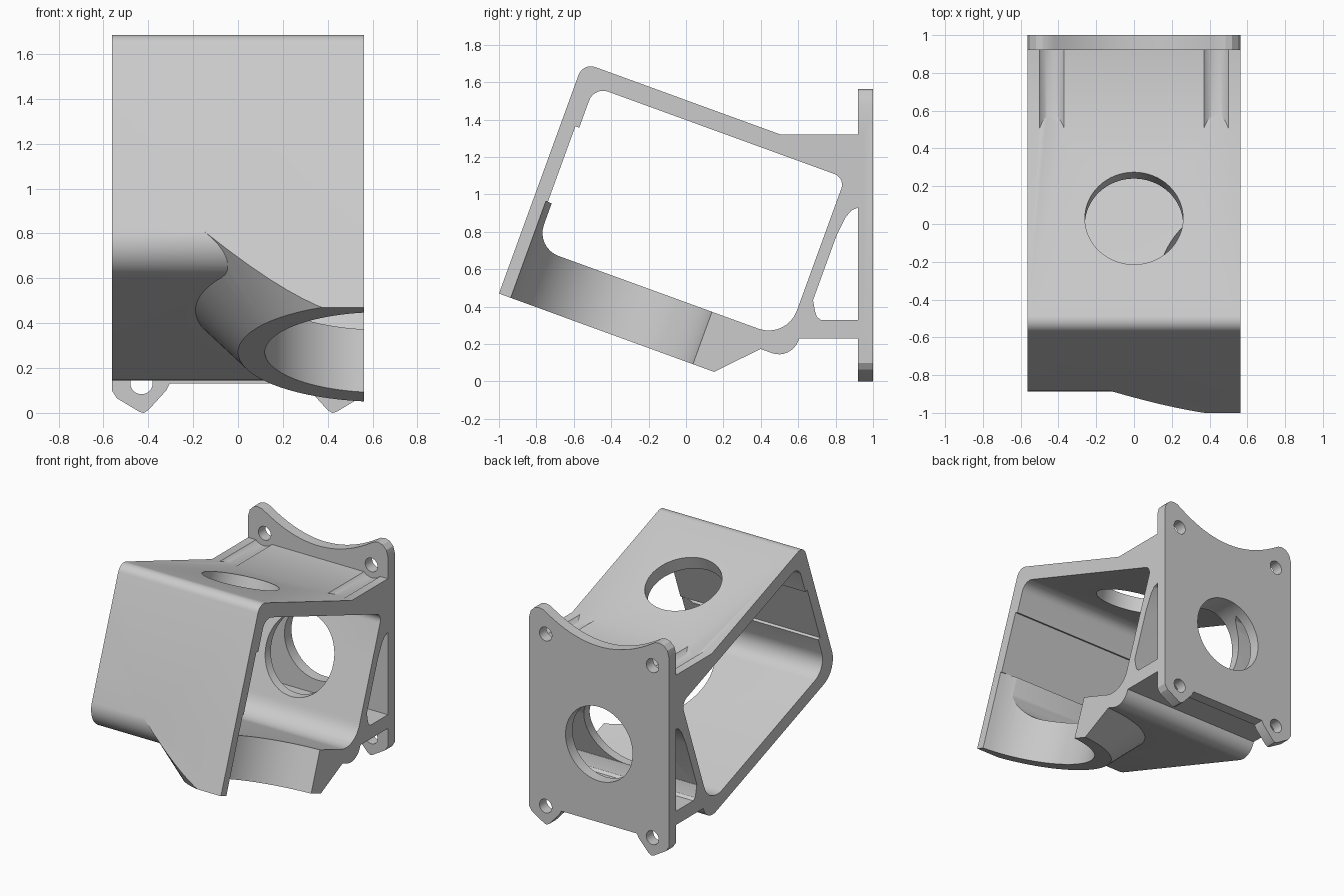
import bpy, bmesh
from math import radians, sin, cos, pi
from mathutils import Matrix, Vector

if "Cube" in bpy.data.objects:
    bpy.data.objects.remove(bpy.data.objects["Cube"])

W = 0.5625                                   # half width of the bracket
WORLD = Matrix.Identity(4)
# Tilted frame: local x = width, y = along the floor, z = up the front wall
TILT = Matrix.Translation((0, -1, 0.47)) @ Matrix.Rotation(radians(-20), 4, 'X')


def finish(name, bm, matrix):
    bm.transform(matrix)
    bmesh.ops.recalc_face_normals(bm, faces=bm.faces[:])
    mesh = bpy.data.meshes.new(name)
    bm.to_mesh(mesh)
    bm.free()
    ob = bpy.data.objects.new(name, mesh)
    bpy.context.collection.objects.link(ob)
    return ob


def prism(name, pts, matrix, half):
    """Extrude a (y, z) outline along local x by +-half."""
    bm = bmesh.new()
    face = bm.faces.new([bm.verts.new((-half, a, b)) for a, b in pts])
    new = bmesh.ops.extrude_face_region(bm, geom=[face])['geom']
    bmesh.ops.translate(bm, vec=(2 * half, 0, 0),
                        verts=[v for v in new if isinstance(v, bmesh.types.BMVert)])
    return finish(name, bm, matrix)


def tube(name, r1, r2, length, matrix, segs=64):
    """Cylinder or cone starting at the local origin and running along local z."""
    bm = bmesh.new()
    bmesh.ops.create_cone(bm, cap_ends=True, segments=segs, radius1=r1, radius2=r2,
                          depth=length, matrix=Matrix.Translation((0, 0, length / 2)))
    return finish(name, bm, matrix)


def rounded(corners, segs=8):
    """Outline from (a, b, radius) corners."""
    out = []
    for i, (a, b, r) in enumerate(corners):
        p = Vector((a, b))
        if r == 0:
            out.append(p)
            continue
        d1 = (Vector(corners[i - 1][:2]) - p).normalized()
        d2 = (Vector(corners[(i + 1) % len(corners)][:2]) - p).normalized()
        c = p + (d1 + d2) * r                # right-angled corners only
        for k in range(segs + 1):
            t = k / segs * pi / 2
            out.append(c - d2 * r * cos(t) - d1 * r * sin(t))
    return out


def combine(ob, other, op):
    mod = ob.modifiers.new(op, 'BOOLEAN')
    mod.operation, mod.object, mod.solver = op, other, 'EXACT'
    dg = bpy.context.evaluated_depsgraph_get()
    mesh = bpy.data.meshes.new_from_object(ob.evaluated_get(dg))
    ob.modifiers.clear()
    ob.data = mesh
    bpy.data.objects.remove(other)


def along_y(x, y, z):
    return Matrix.Translation((x, y, z)) @ Matrix.Rotation(radians(-90), 4, 'X')


# Tilted box, still solid
bracket = prism("tilted_bracket", rounded([
    (0, 0.2, 0.16), (1.59, 0.2, 0.11), (1.59, 1.314, 0), (0, 1.314, 0.07)]), TILT, W)

# Flared half-round boss under the floor, trimmed to the front and side faces
boss = tube("boss", 0.645, 0.987, 0.36, TILT @ Matrix.Translation((0.645, 0.585, 0)), 80)
trim = prism("boss_trim", [(0, -0.1), (1.7, -0.1), (1.7, 0.5), (0, 0.5)], TILT, W)
combine(boss, trim, 'INTERSECT')
combine(bracket, boss, 'UNION')

# Upper shelf with two screw channels
shelf = prism("upper_shelf", [
    (0.5, 1.32), (0.95, 1.32), (0.95, 0.93), (0.92, 0.93), (0.885, 0.915), (0.855, 0.88),
    (0.82, 0.81), (0.78, 0.73), (0.74, 0.62), (0.70, 0.62), (0.78, 0.95), (0.7, 1.2)], WORLD, W)
for x in (-0.435, 0.435):
    combine(shelf, tube("channel", 0.092, 0.092, 1, along_y(x, 0.3, 1.385)), 'DIFFERENCE')
combine(bracket, shelf, 'UNION')

# Lower shelf
combine(bracket, prism("lower_shelf", [
    (0.6, 0.23), (0.95, 0.23), (0.95, 0.33), (0.72, 0.33), (0.70, 0.345), (0.69, 0.375),
    (0.68, 0.43), (0.6, 0.43)], WORLD, W), 'UNION')

# Hollow interior, with a shallow recess in the front wall
combine(bracket, prism("interior", rounded([
    (0.1, 0.298, 0.13), (1.528, 0.298, 0.16), (1.528, 1.214, 0.06), (0.1, 1.214, 0.08),
    (0.1, 0.98, 0), (0.078, 0.98, 0), (0.078, 0.55, 0), (0.1, 0.55, 0)]), TILT, 1), 'DIFFERENCE')

# Bore through the boss, round window in the roof, notch in the front wall
combine(bracket, tube("bore", 0.525, 0.525, 0.65,
        TILT @ Matrix.Translation((0.645, 0.585, -0.1)), 80), 'DIFFERENCE')
combine(bracket, tube("roof_window", 0.26, 0.26, 0.4,
        TILT @ Matrix.Translation((0, 0.618, 1.1))), 'DIFFERENCE')
combine(bracket, tube("front_notch", 0.19, 0.19, 0.4,
        TILT @ along_y(-0.63, -0.2, 0.766)), 'DIFFERENCE')

# Mounting plate with scooped top edge and pointed lower tabs
half = [(0.305, 0.13), (0.32, 0.1), (0.4, 0.012), (0.42, 0), (0.44, 0.005), (0.54, 0.065),
        (0.5625, 0.1), (0.5625, 1.48), (0.55, 1.525), (0.52, 1.555), (0.485, 1.565),
        (0.45, 1.558)]
half += [(0.42 * t / 10, 1.41 + 0.13 * (t / 10) ** 2) for t in range(10, 0, -1)]
outline = half + [(0, 1.41)] + [(-x, z) for x, z in reversed(half)]
plate = prism("mounting_plate", outline,
              Matrix.Translation((0, 0.96, 0)) @ Matrix.Rotation(pi / 2, 4, 'Z'), 0.04)
for x in (-0.43, 0.43):
    for z in (0.133, 1.385):
        combine(plate, tube("screw_hole", 0.05, 0.05, 0.4, along_y(x, 0.8, z), 32), 'DIFFERENCE')
combine(bracket, plate, 'UNION')

# Shaft opening through plate and back wall
combine(bracket, tube("shaft_hole", 0.27, 0.27, 0.8, along_y(0, 0.45, 0.7)), 'DIFFERENCE')

bpy.context.view_layer.objects.active = bracket
bracket.select_set(True)
bpy.ops.object.shade_smooth_by_angle(angle=radians(25))
